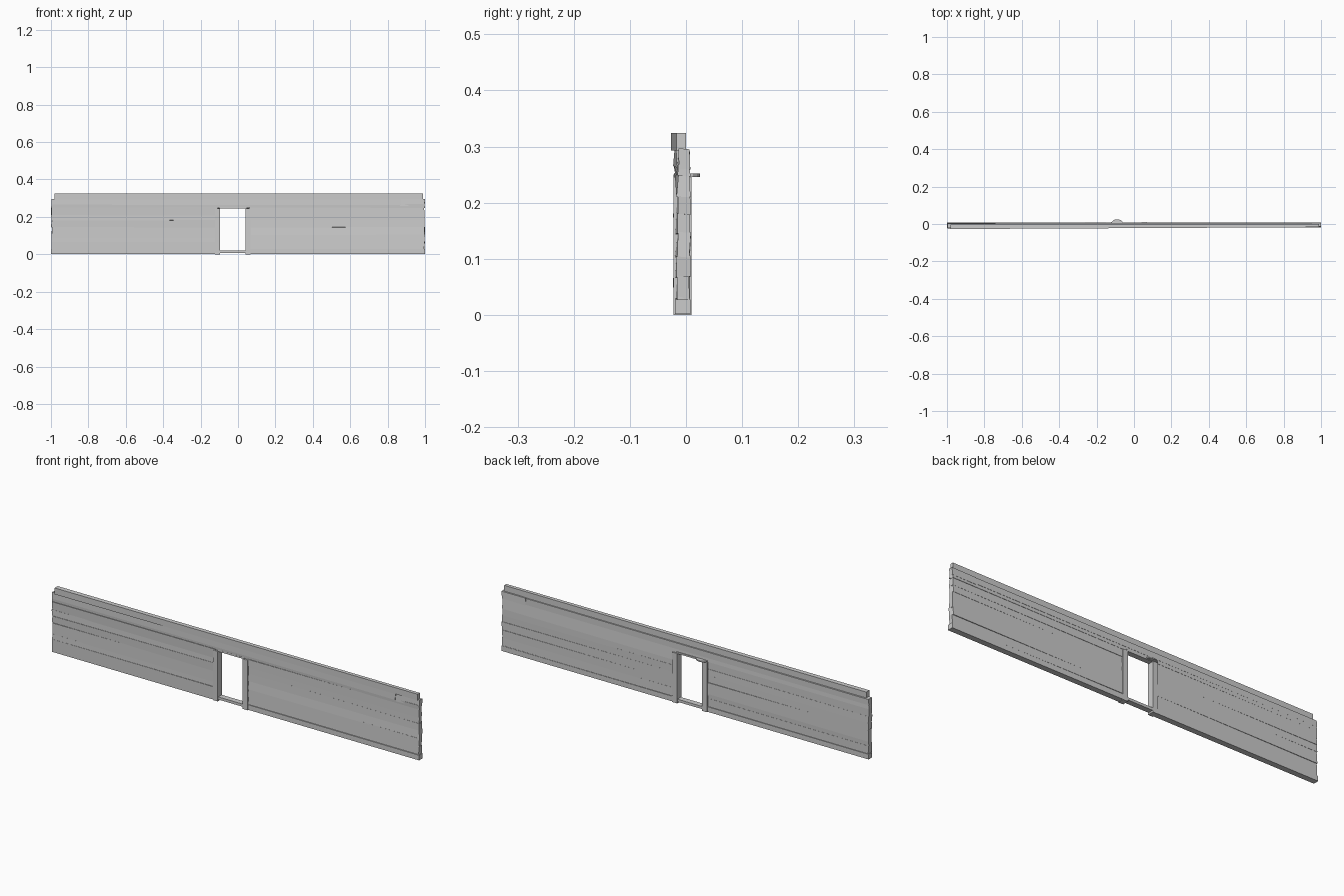
import bpy, bmesh, random

if "Cube" in bpy.data.objects:
    bpy.data.objects.remove(bpy.data.objects["Cube"])

random.seed(7)


def mesh_object(name, bm):
    bmesh.ops.recalc_face_normals(bm, faces=bm.faces[:])
    mesh = bpy.data.meshes.new(name)
    bm.to_mesh(mesh)
    bm.free()
    obj = bpy.data.objects.new(name, mesh)
    bpy.context.collection.objects.link(obj)
    return obj


def bar(name, x0, x1, section0, section1, jx=0.0):
    """Loft a closed (y, z) section at x0 to another at x1, with uneven sawn ends."""
    bm = bmesh.new()
    rings = []
    for x, sec in ((x0, section0), (x1, section1)):
        inward = 1 if x == x0 else -1
        rings.append([bm.verts.new((x + inward * random.uniform(0, jx), y, z)) for y, z in sec])
    n = len(rings[0])
    for i in range(n):
        j = (i + 1) % n
        bm.faces.new((rings[0][i], rings[0][j], rings[1][j], rings[1][i]))
    bm.faces.new(rings[0])
    bm.faces.new(rings[1])
    return mesh_object(name, bm)


def front_y(x):
    return -0.0175 + 0.003 * x


def back_y(x):
    return 0.0055 + 0.0015 * x


def rough_section(x, z0, z1):
    """Four-sided plank section, each corner slightly off true."""
    r = lambda a: random.uniform(-a, a)
    f, b = front_y(x), back_y(x)
    return [(f + r(.003), z0 - .001 + r(.002)), (b + r(.002), z0 - .001 + r(.002)),
            (b + r(.002), z1 + .001 + r(.002)), (f + r(.003), z1 + .001 + r(.002))]


def plank(name, x0, x1, z0, z1):
    bar(name, x0, x1, rough_section(x0, z0, z1), rough_section(x1, z0, z1), 0.006)


def box(name, x0, x1, y0, y1, z0, z1):
    sec = [(y0, z0), (y1, z0), (y1, z1), (y0, z1)]
    return bar(name, x0, x1, sec, sec)


# Wall planks either side of the doorway
left_rows = [0.006, 0.065, 0.09, 0.145, 0.18, 0.21, 0.25]
right_rows = [0.006, 0.03, 0.068, 0.105, 0.145, 0.18, 0.21, 0.25]
for lo, hi in zip(left_rows, left_rows[1:]):
    plank("left_wall_plank", -1.0, -0.105, lo, hi)
for lo, hi in zip(right_rows, right_rows[1:]):
    plank("right_wall_plank", 0.055, 1.0, lo, hi)

# Bottom boards that give the wall a straight foot
for x0, x1 in ((-1, -0.11), (0.06, 1)):
    box("foot_board", x0, x1, -0.02, 0.008, 0.002, 0.027)

# Planks running over the doorway
plank("header_plank", -1.0, 1.0, 0.248, 0.266)
plank("upper_plank", -1.0, 0.87, 0.265, 0.294)
plank("upper_end_plank", 0.865, 1.0, 0.26, 0.294)

# Top beam, skewed slightly along the wall
bar("top_beam", -0.98, 0.99,
    [(-0.027, 0.293), (-0.003, 0.293), (-0.003, 0.324), (-0.027, 0.324)],
    [(-0.017, 0.293), (0.0, 0.293), (0.0, 0.324), (-0.017, 0.324)])

# Door frame
for x0, x1, side in ((-0.122, -0.095, "left"), (0.041, 0.068, "right")):
    box(side + "_door_post", x0, x1, -0.022, 0.01, 0.0, 0.246)
box("door_sill", -0.1, 0.046, -0.018, 0.009, 0.008, 0.021)
box("door_lintel", -0.1, 0.046, -0.018, 0.008, 0.244, 0.252)

# Half-round bracket on the back of the frame
bm = bmesh.new()
bmesh.ops.create_cone(bm, cap_ends=True, segments=16, radius1=0.03, radius2=0.03, depth=0.006)
bmesh.ops.bisect_plane(bm, geom=bm.verts[:] + bm.edges[:] + bm.faces[:],
                       plane_co=(0, 0, 0), plane_no=(0, 1, 0), clear_inner=True)
bmesh.ops.holes_fill(bm, edges=[e for e in bm.edges if e.is_boundary])
bmesh.ops.scale(bm, vec=(1, 0.67, 1), verts=bm.verts[:])
bracket = mesh_object("rear_bracket", bm)
bracket.location = (-0.09, 0.005, 0.249)
